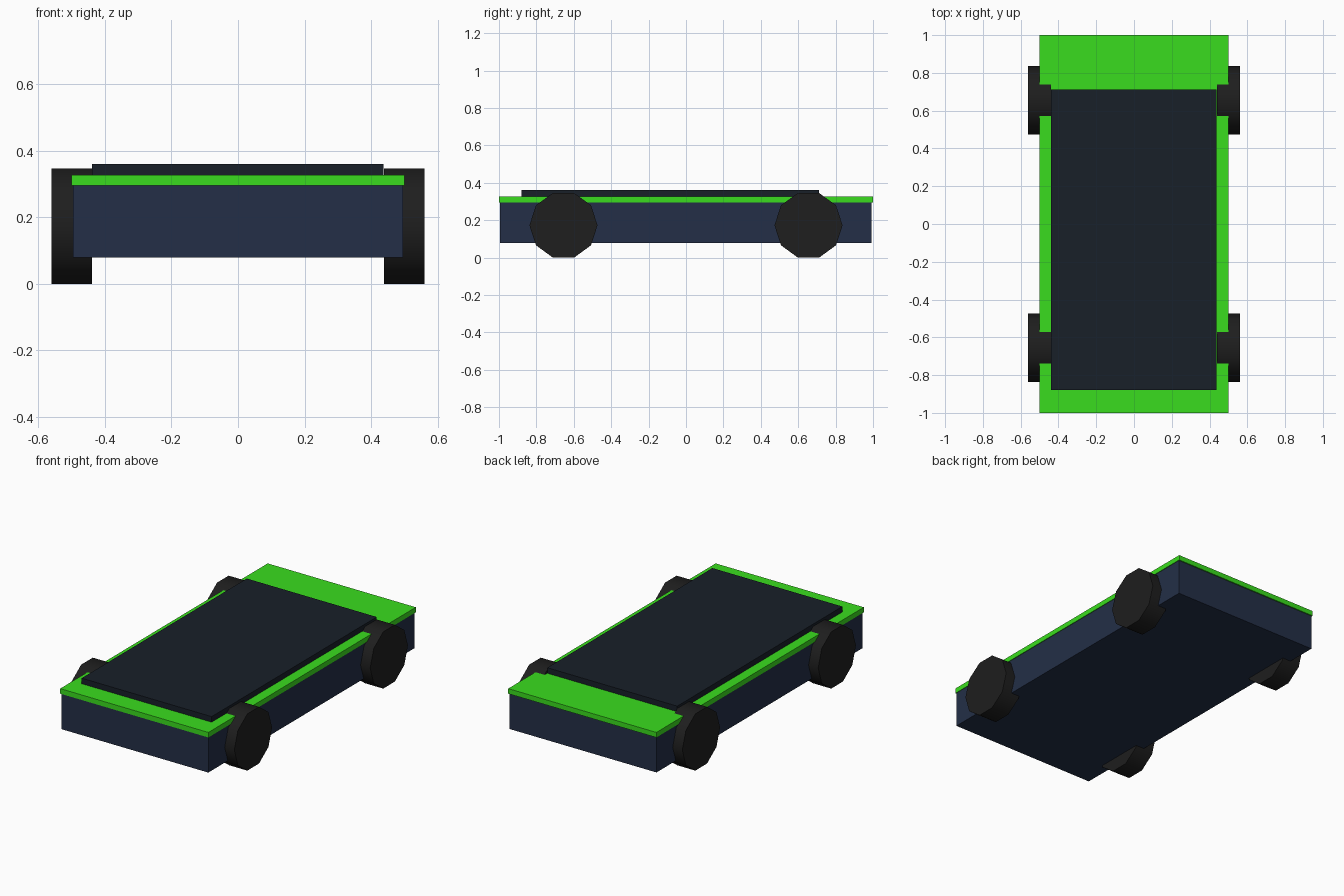
import bpy
import math
import bmesh
from mathutils import Matrix

if "Cube" in bpy.data.objects:
    bpy.data.objects.remove(bpy.data.objects["Cube"])


def material(name, color):
    m = bpy.data.materials.new(name)
    m.diffuse_color = (*color, 1)
    m.use_nodes = True
    m.node_tree.nodes["Principled BSDF"].inputs["Base Color"].default_value = m.diffuse_color
    return m


navy = material("navy", (0.017, 0.028, 0.063))
green = material("green", (0.042, 0.72, 0.013))
slate = material("slate", (0.009, 0.014, 0.022))
rubber = material("rubber", (0.013, 0.013, 0.013))


def add_object(name, bm, mat):
    mesh = bpy.data.meshes.new(name)
    bm.to_mesh(mesh)
    bm.free()
    mesh.materials.append(mat)
    obj = bpy.data.objects.new(name, mesh)
    bpy.context.collection.objects.link(obj)
    return obj


def box(name, x, y, z, mat):
    bm = bmesh.new()
    bmesh.ops.create_cube(bm, size=1)
    for v in bm.verts:
        v.co = [a + (b - a) * (c + 0.5) for (a, b), c in zip((x, y, z), v.co)]
    return add_object(name, bm, mat)


# Chassis, bright deck and raised top panel
box("chassis", (-0.496, 0.496), (-0.995, 0.993), (0.079, 0.296), navy)
box("deck", (-0.5, 0.5), (-1, 1), (0.296, 0.327), green)
box("top_panel", (-0.439, 0.438), (-0.88, 0.712), (0.327, 0.361), slate)

# Four ten-sided wheels, each resting on a flat
R = 0.182
HALF_HEIGHT = R * math.sin(math.radians(72))
for side, sx in (("left", -1), ("right", 1)):
    for end, sy in (("front", -1), ("back", 1)):
        bm = bmesh.new()
        bmesh.ops.create_cone(bm, cap_ends=True, segments=10,
                              radius1=R, radius2=R, depth=0.122)
        # Lay the axle along x, with one corner pointing along y
        corner = max(bm.verts, key=lambda v: v.co.y).co
        turn = math.pi / 2 - math.atan2(corner.y, corner.x)
        bm.transform(Matrix.Translation((sx * 0.5, sy * 0.655, HALF_HEIGHT))
                     @ Matrix.Rotation(math.pi / 2, 4, 'Y')
                     @ Matrix.Rotation(turn, 4, 'Z'))
        wheel = add_object(f"{end}_{side}_wheel", bm, rubber)
        bpy.ops.object.select_all(action='DESELECT')
        wheel.select_set(True)
        bpy.context.view_layer.objects.active = wheel
        bpy.ops.object.shade_smooth_by_angle(angle=math.radians(40))
